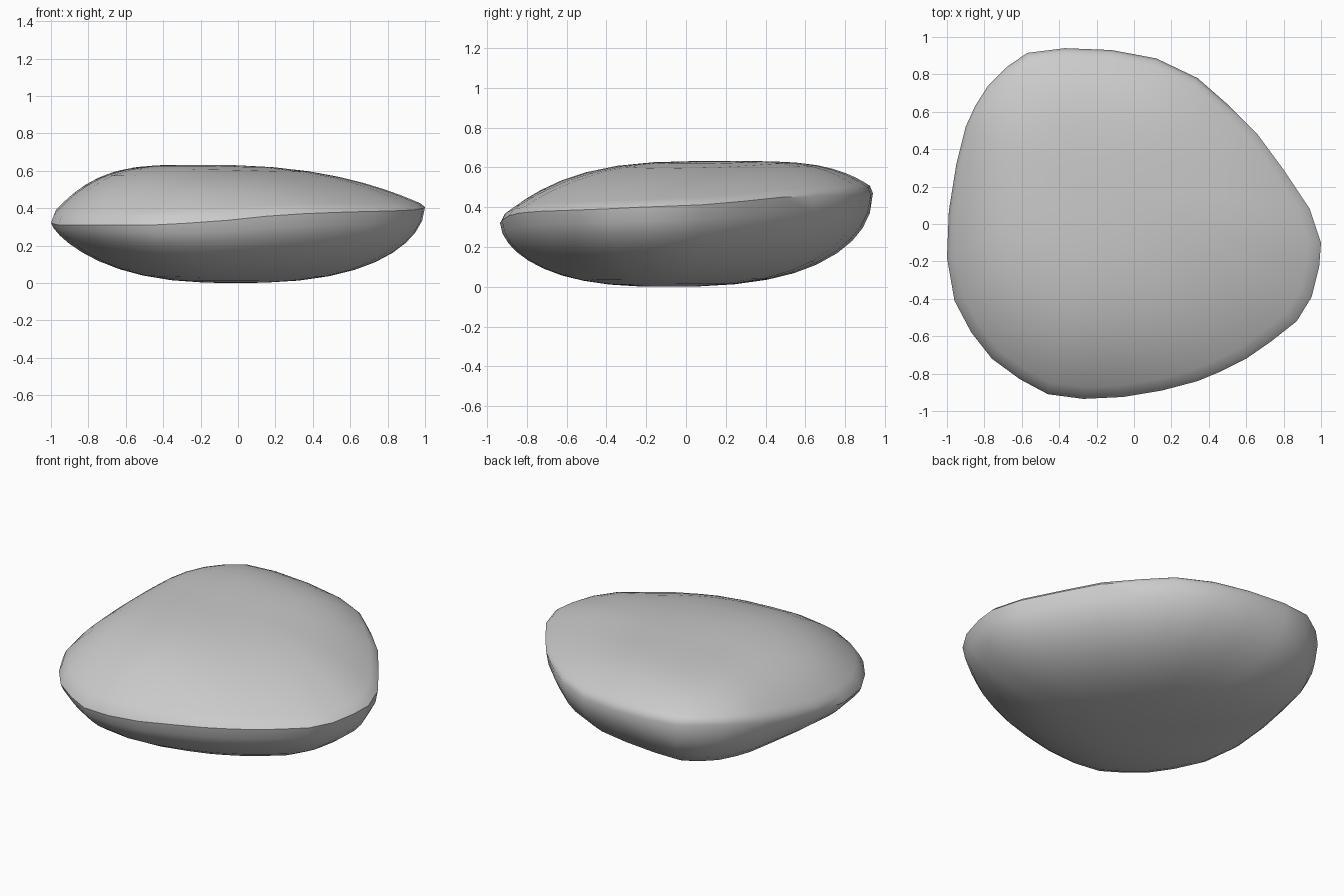
import bpy, bmesh, math

if "Cube" in bpy.data.objects:
    bpy.data.objects.remove(bpy.data.objects["Cube"])

# Rim of the stone: x, y and height of the crease, counter-clockwise from the right
RIM = [(1, -.1, .405), (.94, .08, .412), (.8, .29, .43), (.66, .48, .45), (.5, .64, .455),
       (.34, .78, .46), (.12, .885, .455), (-.12, .93, .46), (-.37, .94, .47), (-.57, .915, .475),
       (-.68, .84, .475), (-.78, .74, .465), (-.85, .63, .45), (-.9, .52, .425), (-.95, .32, .385),
       (-.99, .07, .345), (-1, -.18, .32), (-.96, -.41, .31), (-.87, -.58, .31), (-.76, -.72, .31),
       (-.61, -.83, .31), (-.46, -.91, .31), (-.27, -.935, .32), (-.06, -.925, .335),
       (.15, -.89, .357), (.34, -.84, .37), (.46, -.79, .375), (.6, -.72, .38),
       (.73, -.63, .383), (.87, -.52, .387), (.95, -.39, .392), (.99, -.23, .4)]
TOP = (-.2, .2, .632)       # crown of the upper dome
BOTTOM = (-.02, -.1, 0.0)   # lowest point of the belly
BAND = .98                  # scale of the narrow bevel above the rim


def lobe(a, degrees, power):
    return max(0, math.cos(a - math.radians(degrees))) ** power


def top_fill(s, a):
    # gentler slope on the right and front, fuller at the back left
    p = 3.4 - .9 * lobe(a, -15, 1) + .5 * lobe(a, 115, 2)
    band = .14 - .05 * lobe(a, -15, 1) + .09 * lobe(a, 110, 2)
    return band + (1 - band) * (1 - (s / BAND) ** p)


def bottom_fill(s, a):
    return (1 - s ** 2.6) ** (.53 + .22 * lobe(a, 192, 3) - .16 * lobe(a, 137, 10))


bm = bmesh.new()
rim = [bm.verts.new(p) for p in RIM]


def dome(apex, steps, fill):
    """Shrink the rim ring by ring towards the apex."""
    prev, n = rim, len(RIM)
    for s in steps:
        ring = []
        for x, y, z in RIM:
            k = fill(s, math.atan2(y, x))
            ring.append(bm.verts.new((apex[0] + (x - apex[0]) * s,
                                      apex[1] + (y - apex[1]) * s,
                                      z + (apex[2] - z) * k)))
        for i in range(n):
            j = (i + 1) % n
            bm.faces.new((prev[i], prev[j], ring[j], ring[i]))
        prev = ring
    tip = bm.verts.new(apex)
    for i in range(n):
        bm.faces.new((prev[i], prev[(i + 1) % n], tip))


# Upper dome (first step is the narrow rim band) and lower belly
dome(TOP, (BAND, .945, .89, .82, .73, .62, .48, .32, .15), top_fill)
dome(BOTTOM, (.985, .95, .9, .83, .74, .63, .5, .34, .16), bottom_fill)
bmesh.ops.recalc_face_normals(bm, faces=bm.faces)

mesh = bpy.data.meshes.new("stone")
bm.to_mesh(mesh)
bm.free()
stone = bpy.data.objects.new("stone", mesh)
bpy.context.collection.objects.link(stone)
bpy.context.view_layer.objects.active = stone
stone.select_set(True)
bpy.ops.object.shade_smooth_by_angle(angle=math.radians(40))
